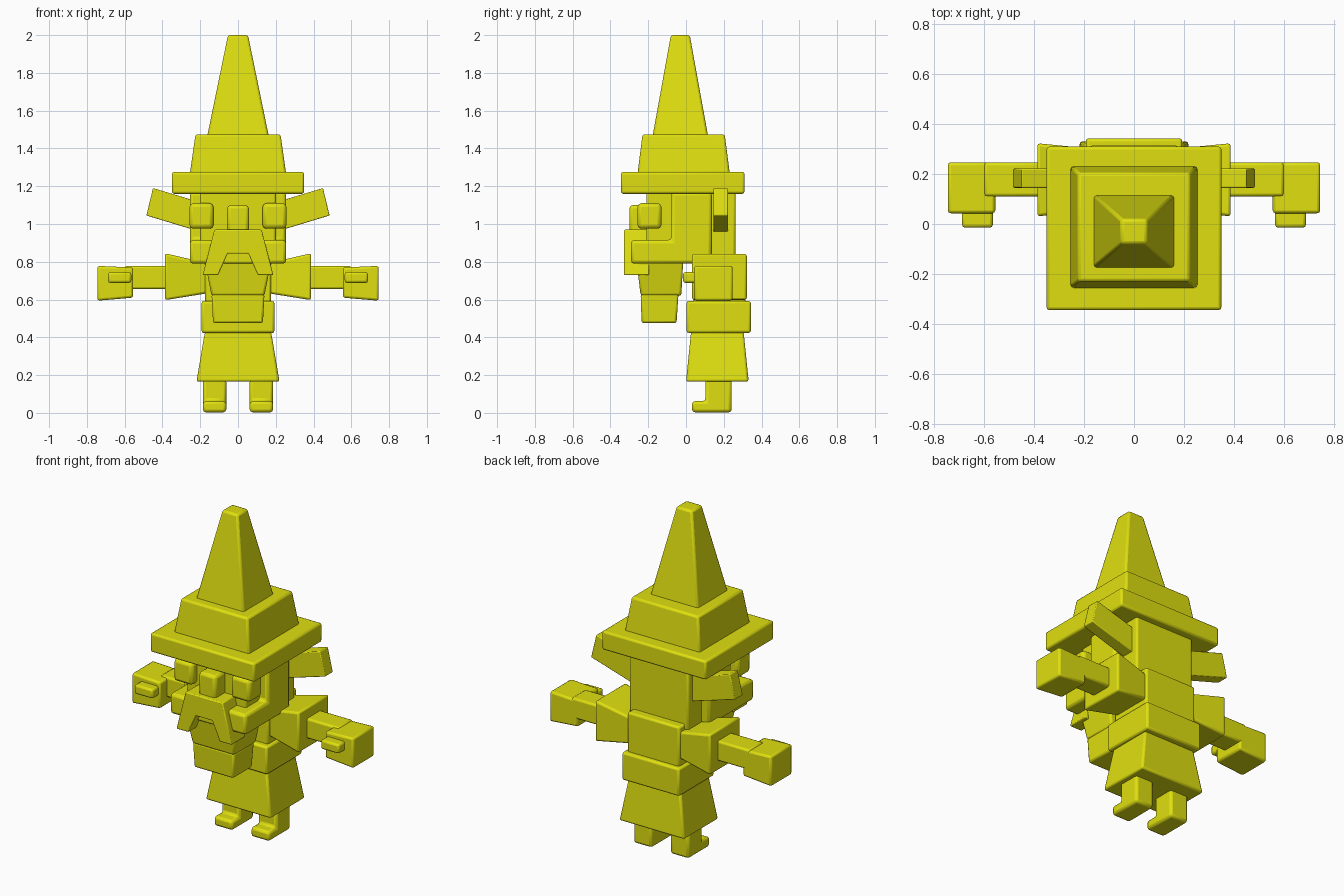
import bpy
import bmesh

cube = bpy.data.objects.get("Cube")
if cube:
    bpy.data.objects.remove(cube, do_unlink=True)

yellow = bpy.data.materials.new("yellow")
yellow.use_nodes = True
colour = (0.74, 0.74, 0.005, 1)
yellow.diffuse_color = colour
yellow.node_tree.nodes["Principled BSDF"].inputs["Base Color"].default_value = colour


def finish(name, bm, bevel, mirror):
    """Turn a bmesh into a softly bevelled, optionally mirrored object."""
    bmesh.ops.recalc_face_normals(bm, faces=bm.faces)
    mesh = bpy.data.meshes.new(name)
    bm.to_mesh(mesh)
    bm.free()
    mesh.materials.append(yellow)
    obj = bpy.data.objects.new(name, mesh)
    bpy.context.collection.objects.link(obj)
    mod = obj.modifiers.new("soft_edges", "BEVEL")
    mod.width = bevel
    mod.segments = 2
    mod.limit_method = "ANGLE"
    if mirror:
        obj.modifiers.new("other_side", "MIRROR")
    bpy.ops.object.select_all(action="DESELECT")
    obj.select_set(True)
    bpy.context.view_layer.objects.active = obj
    bpy.ops.object.shade_smooth_by_angle(angle=0.7)
    return obj


def loft(name, first, second, bevel=0.012, mirror=False):
    """Join two matching rings of points into a solid."""
    bm = bmesh.new()
    a = [bm.verts.new(p) for p in first]
    b = [bm.verts.new(p) for p in second]
    bm.faces.new(a[::-1])
    bm.faces.new(b)
    for i in range(len(a)):
        j = (i + 1) % len(a)
        bm.faces.new((a[i], a[j], b[j], b[i]))
    return finish(name, bm, bevel, mirror)


def rect(u, v):
    return [(u[0], v[0]), (u[1], v[0]), (u[1], v[1]), (u[0], v[1])]


def block(name, x, y, z, top_x=None, top_y=None, bevel=0.012, mirror=False):
    """Box from ranges; its top may have its own x and y ranges."""
    low = [(p, q, z[0]) for p, q in rect(x, y)]
    high = [(p, q, z[1]) for p, q in rect(top_x or x, top_y or y)]
    return loft(name, low, high, bevel, mirror)


def half(w):
    return (-w, w)


# Hat
block("hat_brim", half(0.35), (-0.345, 0.31), (1.16, 1.275))
block("hat_band", half(0.255), (-0.257, 0.232), (1.265, 1.475), half(0.225), (-0.23, 0.205))
block("hat_point", half(0.163), (-0.177, 0.117), (1.465, 2.0), half(0.053), (-0.08, 0.02))

# Head
block("head", half(0.2), (-0.21, 0.262), (0.79, 1.18))
cheek = [(-0.292, 0.79), (0.137, 0.79), (0.137, 1.17), (-0.078, 1.17), (-0.078, 0.915), (-0.292, 0.915)]
loft("jaw_and_cheeks", [(0.12, y, z) for y, z in cheek], [(0.255, y, z) for y, z in cheek], 0.018, True)
block("jaw_middle", half(0.14), (-0.28, -0.05), (0.79, 0.905))
block("eye", (0.13, 0.257), (-0.257, -0.13), (0.975, 1.11), bevel=0.02, mirror=True)
block("nose", half(0.058), (-0.3, -0.18), (0.94, 1.1), bevel=0.018)
ear = [(0.17, 0.95), (0.485, 1.045), (0.45, 1.19), (0.17, 1.106)]
loft("ear", [(x, 0.145, z) for x, z in ear], [(x, 0.222, z) for x, z in ear], 0.005, True)

# Moustache and beard
lip = [(0.125, 0.97), (0.187, 0.73), (0.105, 0.73), (0.055, 0.843)]
lip += [(-x, z) for x, z in lip[::-1]]
loft("moustache", [(x, -0.328, z) for x, z in lip], [(x, -0.195, z) for x, z in lip], 0.006)
block("upper_beard", half(0.14), (-0.24, -0.025), (0.62, 0.8), half(0.175), (-0.262, -0.015))
block("lower_beard", half(0.132), (-0.235, -0.05), (0.475, 0.63), half(0.14), (-0.24, -0.04))

# Torso and clothes
block("torso", half(0.175), (0.04, 0.315), (0.58, 0.83))
block("belt", half(0.193), (0.003, 0.343), (0.423, 0.592))
block("skirt", half(0.22), (0.0, 0.332), (0.165, 0.43), half(0.175), (0.027, 0.305))

# Sleeves and arms
inner = [(0.15, y, z) for y, z in rect((0.06, 0.3), (0.635, 0.79))]
outer = [(0.387, y, z) for y, z in rect((0.03, 0.323), (0.597, 0.845))]
loft("sleeve", inner, outer, mirror=True)
block("forearm", (0.37, 0.6), (0.11, 0.247), (0.655, 0.778), mirror=True)
wrist = [(0.555, y, z) for y, z in rect((0.043, 0.247), (0.61, 0.77))]
knuckles = [(0.745, y, z) for y, z in rect((0.043, 0.247), (0.594, 0.778))]
loft("hand", wrist, knuckles, mirror=True)
block("thumb", (0.565, 0.688), (-0.015, 0.06), (0.688, 0.745), mirror=True)

# Legs with forward toes
leg = [(0.032, 0.003), (0.242, 0.003), (0.242, 0.18), (0.103, 0.18), (0.103, 0.062), (0.032, 0.062)]
loft("leg", [(0.062, y, z) for y, z in leg], [(0.186, y, z) for y, z in leg], 0.016, True)
